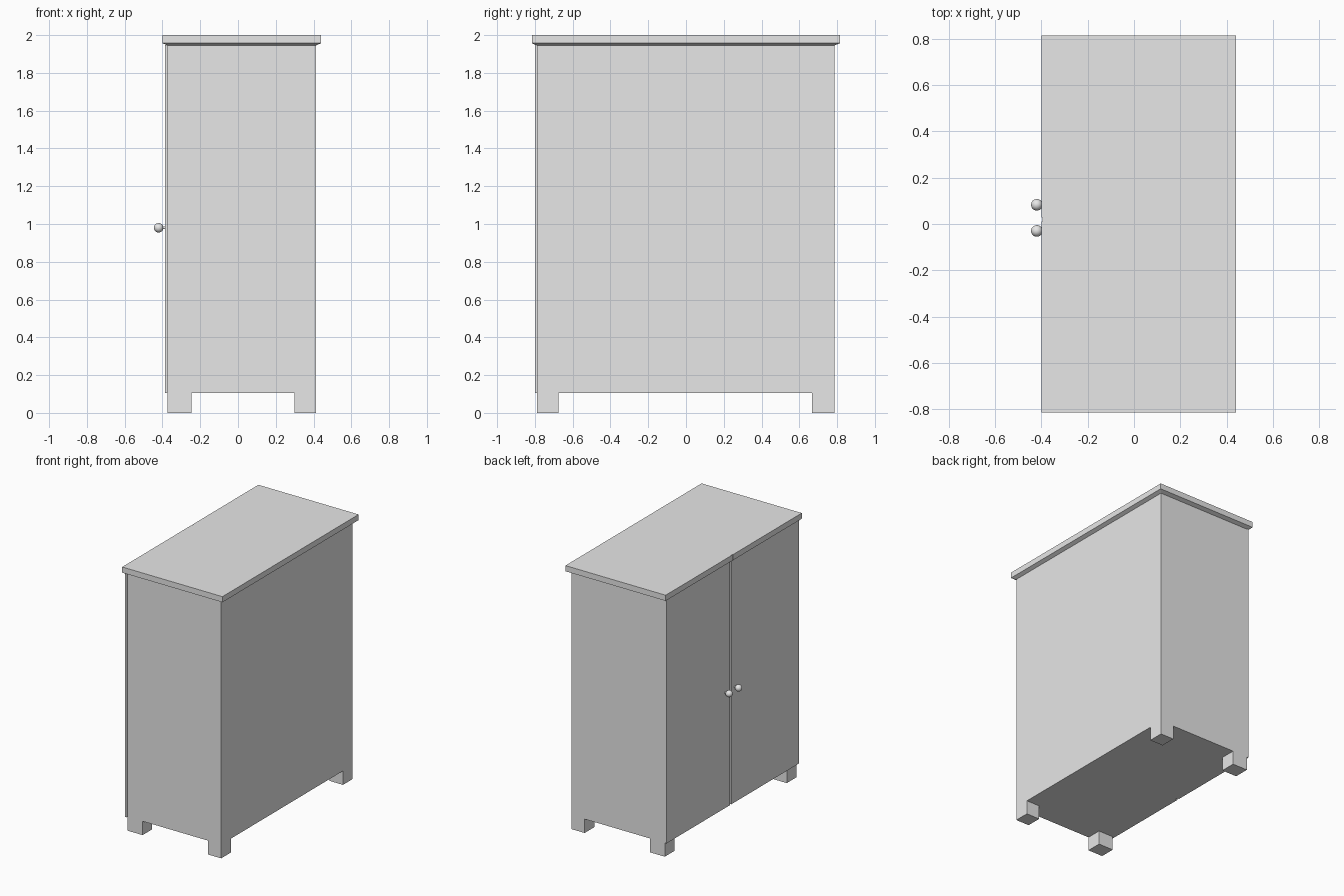
import bpy
from mathutils import Vector

cube = bpy.data.objects.get("Cube")
if cube:
    bpy.data.objects.remove(cube, do_unlink=True)

grey = bpy.data.materials.new("plain grey")
grey.use_nodes = True
grey.diffuse_color = (0.8, 0.8, 0.8, 1)
grey.node_tree.nodes["Principled BSDF"].inputs["Base Color"].default_value = (0.8, 0.8, 0.8, 1)


def finish(name):
    obj = bpy.context.object
    obj.name = name
    obj.data.materials.append(grey)
    return obj


def box(name, x, y, z):
    """Box spanning the given (low, high) ranges."""
    bpy.ops.mesh.primitive_cube_add(size=1)
    obj = finish(name)
    for v in obj.data.vertices:
        v.co = Vector([r[0] if c < 0 else r[1] for c, r in zip(v.co, (x, y, z))])
    return obj


BODY_X = (-0.372, 0.412)
BODY_Y = (-0.79, 0.785)
TOP_X = (-0.4, 0.44)
TOP_Y = (-0.815, 0.815)
FLOOR, RIM, SLAB = 0.105, 1.945, 1.957
GAP = (0.01, 0.028)

# Carcass
box("body", BODY_X, BODY_Y, (FLOOR, RIM))

# Top board, with its underside sloping in to the body
top = box("top_board", TOP_X, TOP_Y, (SLAB, 2.0))
slope = box("top_underside", BODY_X, BODY_Y, (RIM, SLAB))
for v in slope.data.vertices:
    if v.co.z > RIM + 0.005:
        v.co.x = TOP_X[0] if v.co.x < 0 else TOP_X[1]
        v.co.y = TOP_Y[0] if v.co.y < 0 else TOP_Y[1]

# Small notch in the board above the door gap
cutter = box("notch_cutter", (-0.5, TOP_X[0] + 0.004), GAP, (1.9, 2.1))
cutter.hide_render = True
cutter.hide_set(True)
for part in (top, slope):
    cut = part.modifiers.new("notch", "BOOLEAN")
    cut.operation = "DIFFERENCE"
    cut.object = cutter

# Pair of doors with knobs on the -x side
DOOR_X = (-0.387, BODY_X[0])
doors = (("first", (-0.8, GAP[0]), -0.03), ("second", (GAP[1], BODY_Y[1]), 0.083))
for label, span, knob_y in doors:
    box(label + "_door", DOOR_X, span, (FLOOR, RIM + 0.003))
    bpy.ops.mesh.primitive_uv_sphere_add(segments=32, ring_count=16, radius=0.025,
                                         location=(-0.42, knob_y, 0.98))
    finish(label + "_knob")
    bpy.ops.object.shade_smooth()
    bpy.ops.mesh.primitive_cylinder_add(vertices=12, radius=0.007, depth=0.03,
                                        location=(-0.395, knob_y, 0.98),
                                        rotation=(0, 1.5708, 0))
    finish(label + "_knob_peg")

# Four feet
for xname, x in (("door_side", (BODY_X[0], -0.247)), ("rear", (0.3, BODY_X[1]))):
    for yname, y in (("near", (BODY_Y[0], -0.675)), ("far", (0.668, BODY_Y[1]))):
        box(f"{xname}_{yname}_foot", x, y, (0, FLOOR))
